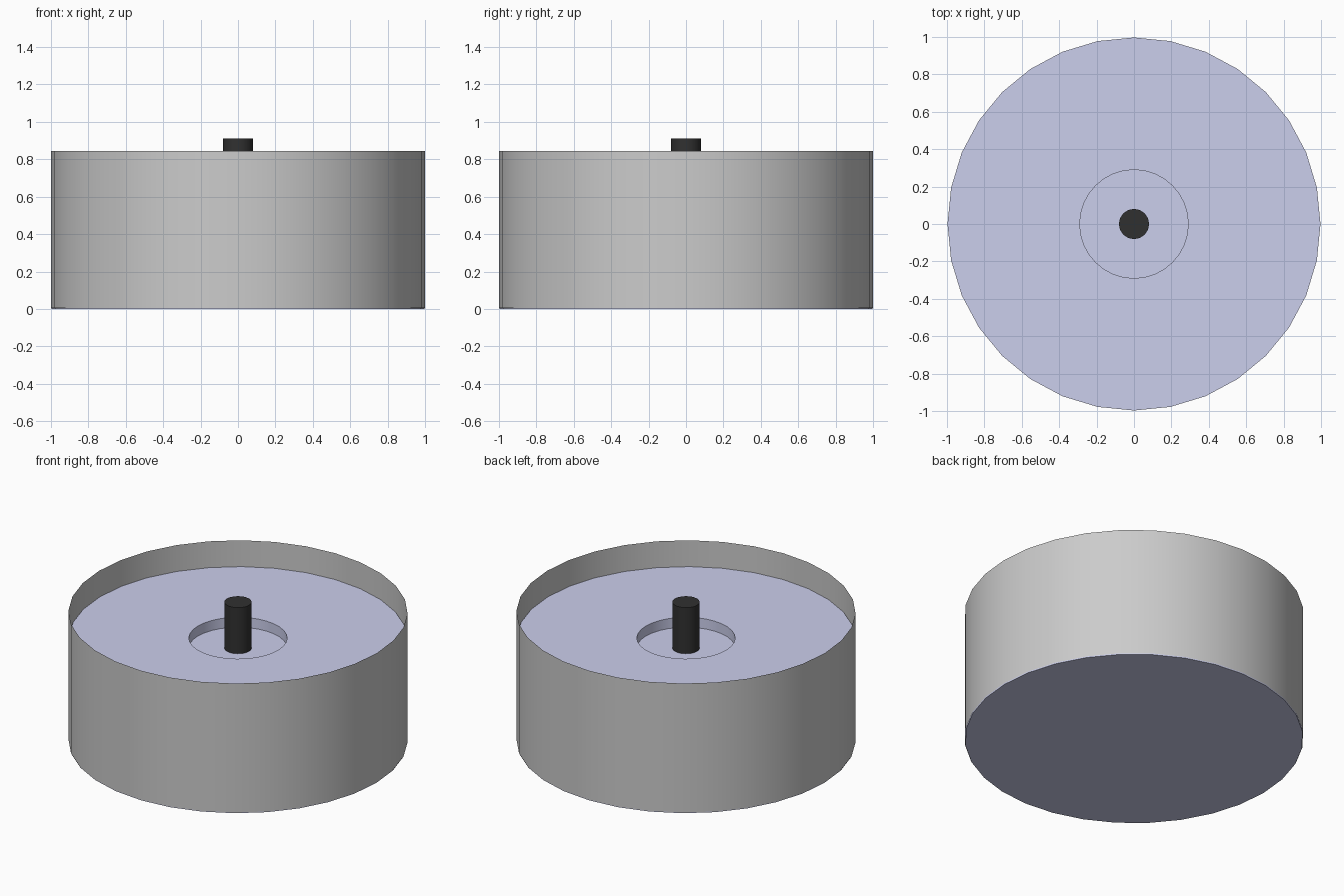
import bpy, bmesh
from math import cos, sin, tau, radians

if "Cube" in bpy.data.objects:
    bpy.data.objects.remove(bpy.data.objects["Cube"])

SIDES = 32


def material(name, rgb):
    m = bpy.data.materials.new(name)
    m.diffuse_color = (*rgb, 1)
    m.use_nodes = True
    m.node_tree.nodes["Principled BSDF"].inputs["Base Color"].default_value = m.diffuse_color
    return m


def lathe(name, profile, mat=None):
    """Revolve (radius, z) points around z; radius 0 closes to a flat cap."""
    bm = bmesh.new()
    rings = [[bm.verts.new((r * cos(tau * i / SIDES), r * sin(tau * i / SIDES), z))
              for i in range(SIDES)] for r, z in profile if r > 0]
    for a, b in zip(rings, rings[1:]):
        for i in range(SIDES):
            j = (i + 1) % SIDES
            bm.faces.new((a[i], a[j], b[j], b[i]))
    if profile[0][0] == 0:
        bm.faces.new(rings[0][::-1])
    if profile[-1][0] == 0:
        bm.faces.new(rings[-1])
    me = bpy.data.meshes.new(name)
    bm.to_mesh(me)
    bm.free()
    ob = bpy.data.objects.new(name, me)
    bpy.context.collection.objects.link(ob)
    if mat:
        me.materials.append(mat)
    bpy.ops.object.select_all(action='DESELECT')
    ob.select_set(True)
    bpy.context.view_layer.objects.active = ob
    bpy.ops.object.shade_smooth_by_angle(angle=radians(30))
    return ob


blue = material("pale_blue", (0.6, 0.62, 0.84))
black = material("black", (0.03, 0.03, 0.03))

# Thin open wall around the body
lathe("outer_wall", [(1.0, 0.006), (1.0, 0.845)])

# Solid core with a shallow round recess in its top
lathe("core", [(0, 0), (0.997, 0), (0.997, 0.675), (0.29, 0.675), (0.29, 0.61), (0, 0.61)], blue)

# Shaft standing on the recess floor
lathe("shaft", [(0, 0.61), (0.08, 0.61), (0.08, 0.91), (0, 0.91)], black)
